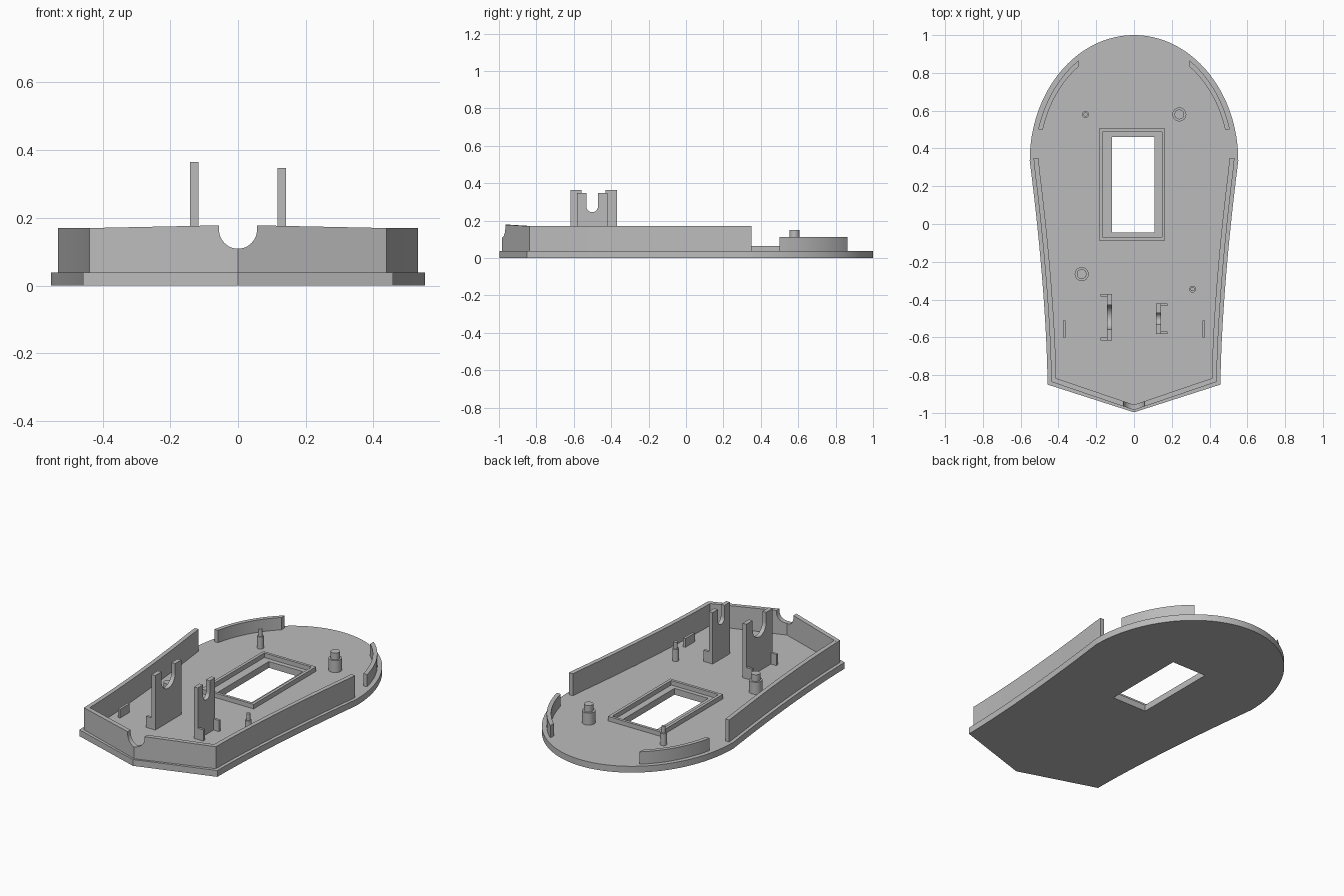
import bpy, bmesh, math
from mathutils import Vector

cube = bpy.data.objects.get("Cube")
if cube:
    bpy.data.objects.remove(cube, do_unlink=True)

grey = bpy.data.materials.new("plain grey")
grey.use_nodes = True
COLOR = (0.5, 0.5, 0.5, 1)
grey.diffuse_color = COLOR
grey.node_tree.nodes["Principled BSDF"].inputs["Base Color"].default_value = COLOR
parts = []


def prism(name, loops, start, end, axis="z", shear=0):
    """Extrude outline loops (first outer, others holes) along an axis."""
    place = {"z": lambda a, b, c: (a, b, c),
             "x": lambda a, b, c: (c, a, b),
             "y": lambda a, b, c: (a, c + abs(a) * shear, b)}[axis]
    bm = bmesh.new()
    edges = []
    for loop in loops:
        vs = [bm.verts.new(place(a, b, start)) for a, b in loop]
        edges += [bm.edges.new((v, vs[i - 1])) for i, v in enumerate(vs)]
    bmesh.ops.triangle_fill(bm, edges=edges, use_beauty=True)
    ext = bmesh.ops.extrude_face_region(bm, geom=bm.faces[:])
    move = Vector(place(0, 0, end)) - Vector(place(0, 0, start))
    bmesh.ops.translate(bm, vec=move,
                        verts=[g for g in ext["geom"] if isinstance(g, bmesh.types.BMVert)])
    bmesh.ops.recalc_face_normals(bm, faces=bm.faces[:])
    mesh = bpy.data.meshes.new(name)
    bm.to_mesh(mesh)
    bm.free()
    mesh.materials.append(grey)
    obj = bpy.data.objects.new(name, mesh)
    bpy.context.collection.objects.link(obj)
    parts.append(obj)


def rect(x0, x1, y0, y1):
    return [(x0, y0), (x1, y0), (x1, y1), (x0, y1)]


def arc(cx, cy, rx, ry, a0, a1, n):
    angles = [a0 + (a1 - a0) * i / n for i in range(n + 1)]
    return [(cx + rx * math.cos(a), cy + ry * math.sin(a)) for a in angles]


def side_line(inset, y0, y1, n=16):
    """Gently flaring flank of the body, from the front to the widest point."""
    pts = []
    for i in range(n + 1):
        y = y0 + (y1 - y0) * i / n
        t = min(max((y + 0.845) / 1.18, 0), 1)
        pts.append((0.458 + 0.094 * t ** 1.6 - inset, y))
    return pts


def mirror(pts, side):
    return [(x * side, y) for x, y in pts]


# Floor plate with a rectangular window
WIDE, PLATE = 0.335, 0.038
flank = side_line(0, -0.85, WIDE)
nose = arc(0, WIDE, 0.552, 0.665, 0, math.pi, 64)
outline = [(0, -0.997)] + flank + nose[1:-1] + mirror(flank[::-1], -1)
window = rect(-0.117, 0.108, -0.045, 0.46)
prism("floor_plate", [outline, window], 0, PLATE)

# Raised frame around the window
prism("window_frame", [rect(-0.185, 0.165, -0.087, 0.505),
                       rect(-0.167, 0.147, -0.07, 0.488)], PLATE, 0.065)

for side, word in ((1, "left"), (-1, "right")):
    # Tall side walls
    wall = side_line(0.02, -0.835, 0.35) + side_line(0.046, -0.82, 0.35)[::-1]
    prism(word + "_side_wall", [mirror(wall, side)], PLATE, 0.17)

    # Front wall halves, with a round notch where they meet
    notch = arc(0, 0.165, 0.056, 0.056, -math.pi / 2, 0, 12)
    half = [(0, PLATE)] + notch + [(0.056, 0.178), (0.438, 0.17), (0.438, PLATE)]
    prism(word + "_front_wall", [mirror(half, side)], -0.985, -0.957, "y", 0.341)

    # Low curved lips near the round end
    lip = (arc(0, WIDE, 0.525, 0.64, 0.26, 0.974, 16)
           + arc(0, WIDE, 0.501, 0.615, 0.942, 0.27, 16))
    prism(word + "_curved_lip", [mirror(lip, side)], PLATE, 0.112)

    # Small upright tabs beside the brackets
    prism(word + "_tab", [mirror(rect(0.362, 0.377, -0.6, -0.51), side)], PLATE, 0.09)


# Notched upright brackets with low end flanges
def bracket(name, side, y0, y1, top, radius, centre_z):
    mid = (y0 + y1) / 2
    notch = arc(mid, centre_z, radius, radius, 0, -math.pi, 20)
    profile = ([(y0, PLATE), (y1, PLATE), (y1, top), (mid + radius, top)]
               + notch + [(mid - radius, top), (y0, top)])
    prism(name, [profile], side * 0.117, side * 0.142, "x")
    for end, y in (("front", y0), ("back", y1 - 0.015)):
        foot = mirror(rect(0.13, 0.178, y, y + 0.015), side)
        prism(name + "_" + end + "_flange", [foot], PLATE, 0.105)


bracket("right_bracket", -1, -0.617, -0.37, 0.365, 0.064, 0.306)
bracket("left_bracket", 1, -0.583, -0.42, 0.347, 0.031, 0.276)

# Stepped pegs: wide base with a narrower pin on top
for name, x, y, base, pin in (("back_left_peg", 0.24, 0.58, 0.037, 0.026),
                              ("back_right_peg", -0.257, 0.58, 0.018, 0.011),
                              ("front_right_peg", -0.277, -0.265, 0.037, 0.026),
                              ("front_left_peg", 0.31, -0.345, 0.018, 0.011)):
    for part, r, z0, z1 in (("base", base, PLATE, 0.11), ("pin", pin, 0.11, 0.15)):
        ring = arc(x, y, r, r, 0, math.tau, 24)[:-1]
        prism(name + "_" + part, [ring], z0, z1)

# Smooth curved faces, keep edges sharp
bpy.ops.object.select_all(action="DESELECT")
for obj in parts:
    obj.select_set(True)
bpy.context.view_layer.objects.active = parts[0]
bpy.ops.object.shade_smooth_by_angle(angle=math.radians(30))
